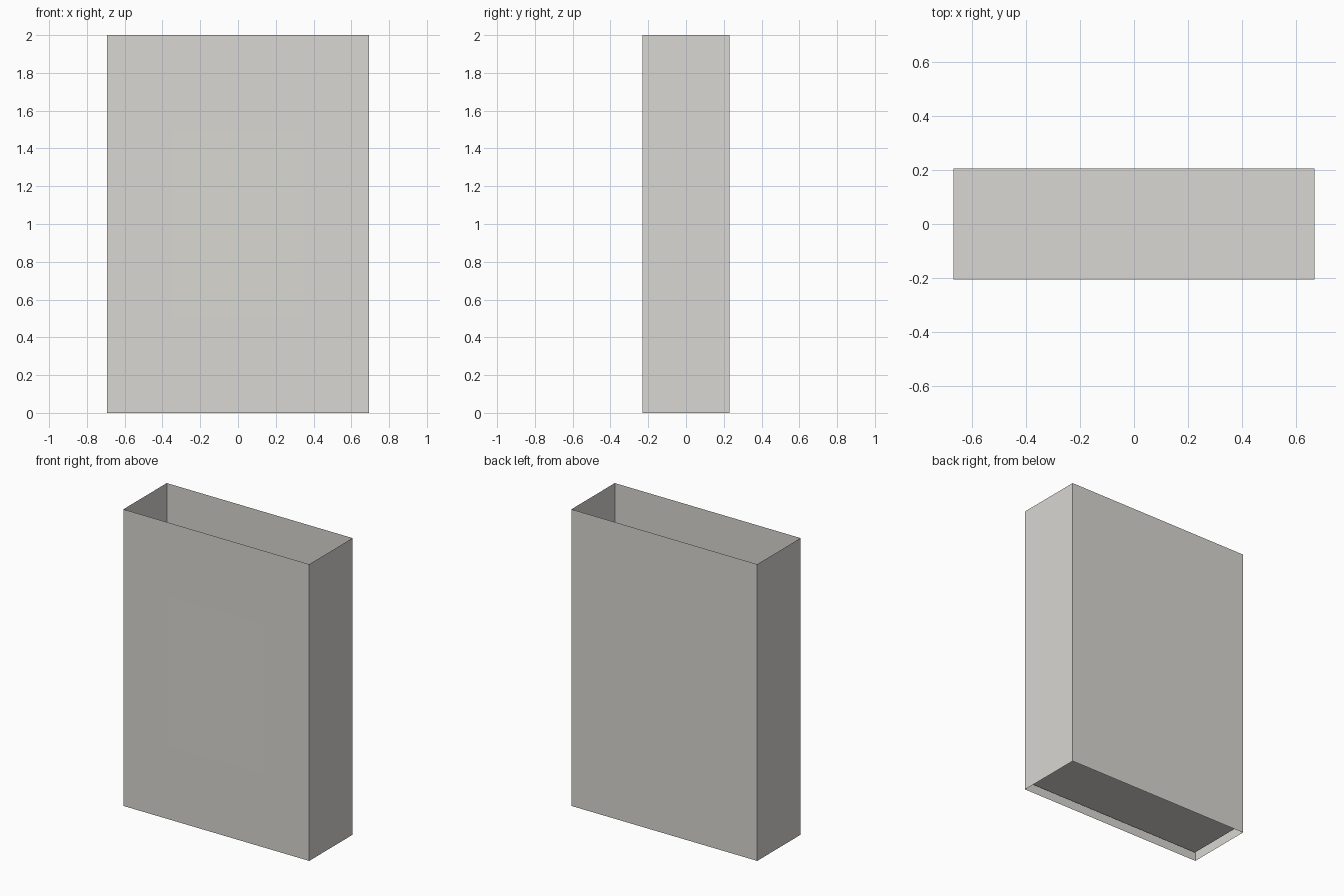
import bpy

if "Cube" in bpy.data.objects:
    bpy.data.objects.remove(bpy.data.objects["Cube"])

W, D, H = 0.693, 0.231, 2.0   # half width, half depth, height


def paint(name, colour):
    mat = bpy.data.materials.new(name)
    mat.diffuse_color = (*colour, 1)
    mat.use_nodes = True
    mat.node_tree.nodes["Principled BSDF"].inputs["Base Color"].default_value = mat.diffuse_color
    return mat


def sheet(name, verts, faces, mat):
    mesh = bpy.data.meshes.new(name)
    mesh.from_pydata(verts, [], faces)
    mesh.materials.append(mat)
    obj = bpy.data.objects.new(name, mesh)
    bpy.context.collection.objects.link(obj)
    return obj


def upright(w, y, z0, z1):
    return [(-w, y, z0), (w, y, z0), (w, y, z1), (-w, y, z1)]


shell = paint("shell_paint", (0.686, 0.679, 0.645))
label = paint("panel_paint", (0.70, 0.69, 0.64))

# Four walls, open at top and bottom
ring = [(-W, -D), (W, -D), (W, D), (-W, D)]
sheet("walls",
      [(x, y, z) for z in (0, H) for x, y in ring],
      [(i, (i + 1) % 4, (i + 1) % 4 + 4, i + 4) for i in range(4)], shell)

# Flat panel lying on the front wall
sheet("front_panel", upright(W / 2, -D - 0.002, 0.5, 1.5), [(0, 1, 2, 3)], label)

# Floor sheet, slightly smaller and raised inside the walls
fx, fy, fz = 0.668, 0.206, 0.04
sheet("floor_panel",
      [(-fx, -fy, fz), (fx, -fy, fz), (fx, fy, fz), (-fx, fy, fz)],
      [(0, 1, 2, 3)], shell)
